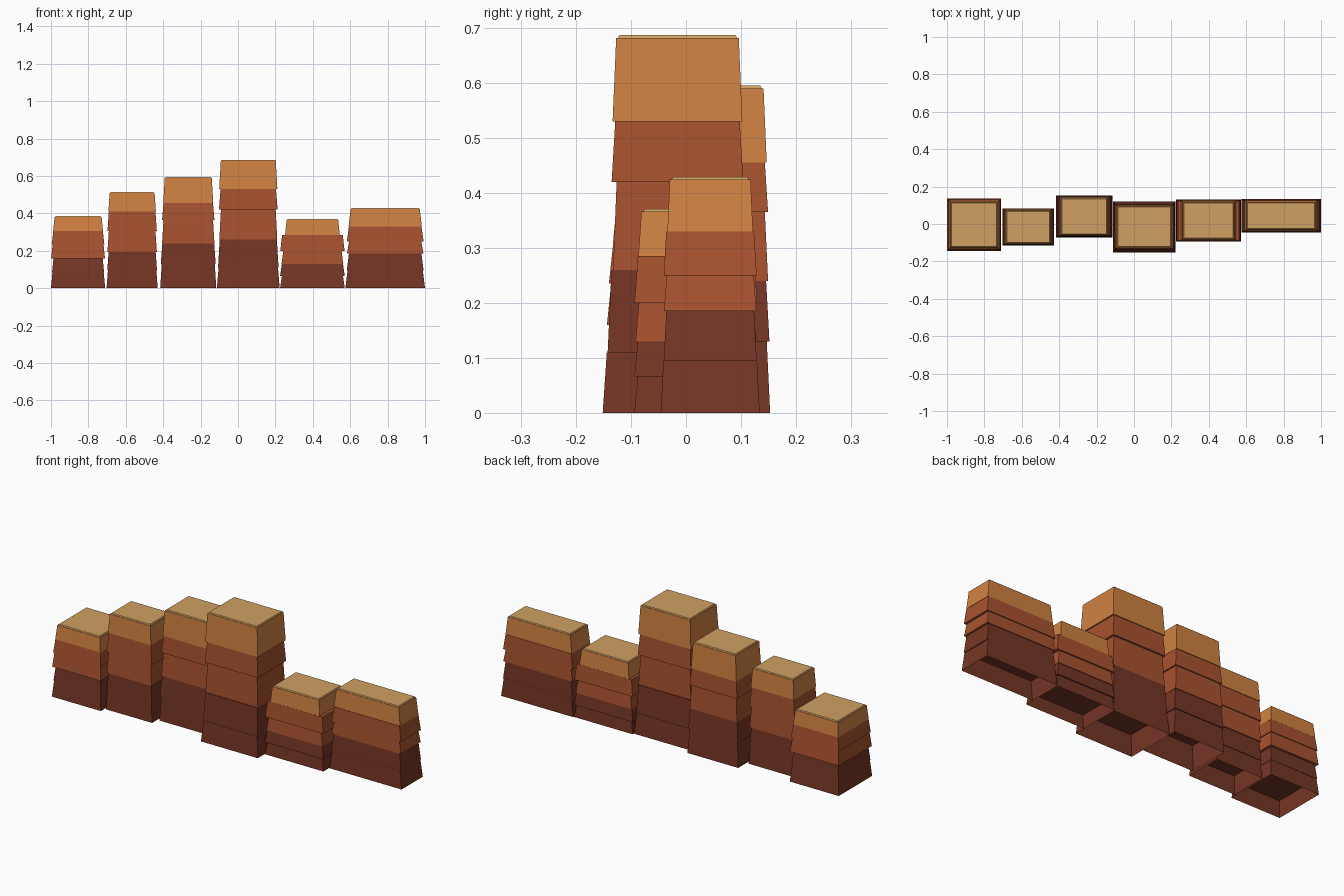
import bpy, bmesh

if "Cube" in bpy.data.objects:
    bpy.data.objects.remove(bpy.data.objects["Cube"])


def material(name, rgb):
    m = bpy.data.materials.new(name)
    lin = [(c / 255 / 12.92) if c < 11 else ((c / 255 + 0.055) / 1.055) ** 2.4 for c in rgb]
    m.diffuse_color = (*lin, 1)
    m.use_nodes = True
    m.node_tree.nodes["Principled BSDF"].inputs["Base Color"].default_value = m.diffuse_color
    return m


DARK = material("dark brown rock", (118, 54, 37))
MID = material("red brown rock", (168, 82, 47))
ORANGE = material("orange rock", (209, 130, 66))
TAN = material("tan sand", (207, 160, 98))
LAYER_MATS = [DARK, DARK, MID, MID, ORANGE]
TAPER = 0.945


def frustum(name, centre, z0, z1, half0, half1, mat, bottom=True):
    """Four-sided block that narrows from half0 at z0 to half1 at z1."""
    bm = bmesh.new()
    rings = []
    for z, (hx, hy) in ((z0, half0), (z1, half1)):
        rings.append([bm.verts.new((centre[0] + sx * hx, centre[1] + sy * hy, z))
                      for sx, sy in ((-1, -1), (1, -1), (1, 1), (-1, 1))])
    low, high = rings
    for i in range(4):
        j = (i + 1) % 4
        bm.faces.new((low[i], low[j], high[j], high[i]))
    bm.faces.new(high)
    if bottom:
        bm.faces.new(low[::-1])
    mesh = bpy.data.meshes.new(name)
    bm.to_mesh(mesh)
    bm.free()
    mesh.materials.append(mat)
    ob = bpy.data.objects.new(name, mesh)
    bpy.context.collection.objects.link(ob)


# centre, base half size, top half size, layer heights, inset of each layer (0 base .. 1 top)
COLUMNS = [
    ((-0.855, -0.004), (0.145, 0.141), (0.126, 0.122),
     (0, 0.085, 0.16, 0.235, 0.305, 0.38), (0, 0.5, 0.1, 0.4, 1)),
    ((-0.566, -0.015), (0.137, 0.099), (0.120, 0.089),
     (0, 0.095, 0.195, 0.305, 0.41, 0.51), (0, 0.4, 0.5, 0.5, 1)),
    ((-0.266, 0.041), (0.150, 0.112), (0.126, 0.100),
     (0, 0.13, 0.24, 0.365, 0.455, 0.59), (0, 0.2, 0.6, 0.6, 1)),
    ((0.055, -0.0155), (0.168, 0.136), (0.147, 0.1115),
     (0, 0.11, 0.26, 0.42, 0.53, 0.682), (0, 0.5, 1.05, 0.9, 1)),
    ((0.398, 0.018), (0.173, 0.112), (0.138, 0.099),
     (0, 0.065, 0.13, 0.20, 0.285, 0.366), (0, 0, 0.3, 0.05, 1)),
    ((0.787, 0.044), (0.213, 0.090), (0.185, 0.0735),
     (0, 0.095, 0.185, 0.25, 0.33, 0.424), (0, 0.45, 0.5, 0.45, 1)),
]

for n, (c, base, top, zs, insets) in enumerate(COLUMNS, 1):
    # stacked rock layers, the lowest one open underneath
    for i, w in enumerate(insets):
        low = [b + (t / TAPER - b) * w for b, t in zip(base, top)]
        high = [h * TAPER for h in low]
        frustum(f"rock_{n}_layer_{i + 1}", c, zs[i], zs[i + 1], low, high,
                LAYER_MATS[i], bottom=i > 0)
    # thin sandy cap
    frustum(f"rock_{n}_cap", c, zs[5], zs[5] + 0.005,
            [t - 0.003 for t in top], [t - 0.006 for t in top], TAN)
